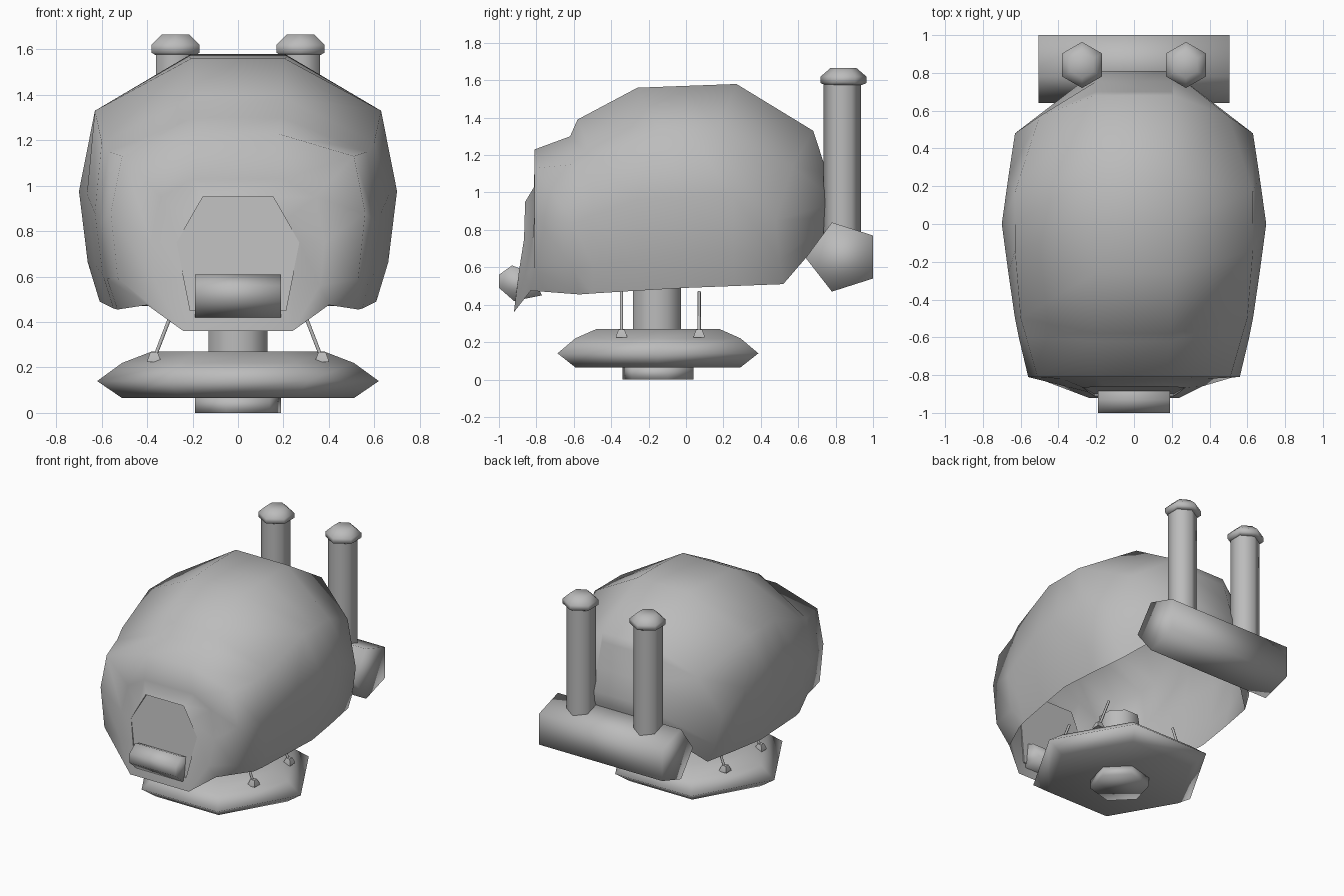
import bpy, bmesh, math
from mathutils import Vector

if "Cube" in bpy.data.objects:
    bpy.data.objects.remove(bpy.data.objects["Cube"])

grey = bpy.data.materials.new("plain grey")
grey.diffuse_color = (0.5, 0.5, 0.5, 1)
grey.use_nodes = True
grey.node_tree.nodes["Principled BSDF"].inputs["Base Color"].default_value = grey.diffuse_color


def finish(name, bm, angle=None):
    """Turn a bmesh into a named, coloured object."""
    bmesh.ops.recalc_face_normals(bm, faces=bm.faces)
    me = bpy.data.meshes.new(name)
    bm.to_mesh(me)
    bm.free()
    ob = bpy.data.objects.new(name, me)
    bpy.context.collection.objects.link(ob)
    me.materials.append(grey)
    if angle:
        bpy.ops.object.select_all(action='DESELECT')
        ob.select_set(True)
        bpy.context.view_layer.objects.active = ob
        bpy.ops.object.shade_smooth_by_angle(angle=math.radians(angle))
    return ob


def bridge(bm, a, b, closed):
    n = len(a)
    for i in range(n if closed else n - 1):
        j = (i + 1) % n
        bm.faces.new((a[i], a[j], b[j], b[i]))


def turned(name, x, y, profile, sides, phase=0, angle=180):
    """Low-sided lathe; profile is a list of (radius, z)."""
    bm = bmesh.new()
    rings = []
    for r, z in profile:
        rings.append([bm.verts.new((x + r * math.cos(phase + 2 * math.pi * k / sides),
                                    y + r * math.sin(phase + 2 * math.pi * k / sides), z))
                      for k in range(sides)])
    for a, b in zip(rings, rings[1:]):
        bridge(bm, a, b, True)
    bm.faces.new(rings[0])
    bm.faces.new(rings[-1])
    return finish(name, bm, angle)


def bar(name, half, section):
    """Smooth prism along x from a (y, z) section."""
    bm = bmesh.new()
    ends = [[bm.verts.new((s * half, y, z)) for y, z in section] for s in (-1, 1)]
    bridge(bm, *ends, True)
    for e in ends:
        bm.faces.new(e)
    return finish(name, bm, 180)


# hull: open-bottomed shell lofted front to back
# half section as (width fraction, height fraction), top to bottom edge
template = [(0.31, 1), (0.9, 0.77), (1, 0.45), (0.945, 0.16), (0.87, 0)]
# y at top, y at side, y at bottom, half width, top z, bottom z
stations = [(-0.81, -0.81, -0.82, 0.56, 1.23, 0.47),
            (-0.62, -0.60, -0.57, 0.61, 1.30, 0.455),
            (-0.58, -0.50, -0.50, 0.63, 1.39, 0.46),
            (-0.26, -0.26, -0.26, 0.665, 1.56, 0.475),
            (0.00, 0.00, 0.00, 0.70, 1.57, 0.49),
            (0.27, 0.25, 0.26, 0.665, 1.58, 0.50)]
rings = []
for yt, ys, yb, w, zt, zb in stations:
    ys_all = [yt, ys, ys, ys, yb]
    rings.append([(w * fx, y, zb + (zt - zb) * fz) for (fx, fz), y in zip(template, ys_all)])
rings[0][1:3] = [(0.51, -0.81, 1.13), (0.56, -0.81, 0.88)]   # brow corner
rings[0][4] = (0.40, -0.83, 0.475)      # front corner tucks in under the cheek
rings[1][1] = (0.57, -0.60, 1.15)
rings[2][1] = (0.60, -0.50, 1.19)
rings[3][1] = (0.63, -0.14, 1.33)       # level shoulder line
rings[4][1] = (0.63, 0.0, 1.33)
rings[5][1] = (0.63, 0.17, 1.33)
# rear quarter, then a narrow strip closing the back
rings.append([(0.21, 0.68, 1.33), (0.5, 0.57, 1.14), (0.63, 0.48, 0.85), (0.59, 0.50, 0.64), (0.54, 0.52, 0.51)])
rings.append([(0.2, 0.70, 1.27), (0.2, 0.755, 1.10), (0.2, 0.81, 0.95), (0.2, 0.80, 0.87), (0.2, 0.77, 0.80)])
# muzzle and window rim on the front
muzzle = [(0.2, -0.812, 1.03), (0.34, -0.805, 0.95), (0.38, -0.82, 0.75), (0.36, -0.86, 0.56), (0.24, -0.92, 0.36)]
rim = [(0.155, -0.86, 0.95), (0.2125, -0.863, 0.85), (0.27, -0.866, 0.75), (0.24, -0.89, 0.60), (0.21, -0.91, 0.45)]
rings = [rim, muzzle] + rings


def full(ring):
    return [(-x, y, z) for x, y, z in reversed(ring)] + list(ring)


bm = bmesh.new()
loops = [[bm.verts.new(p) for p in full(r)] for r in rings]
for a, b in zip(loops, loops[1:]):
    bridge(bm, a, b, False)
back = loops[-1]
for i in range(4):                                   # back strip
    bm.faces.new((back[i], back[i + 1], back[8 - i], back[9 - i]))
bm.faces.new((loops[0][0], loops[0][-1], loops[1][-1], loops[1][0]))   # chin
finish("hull", bm, 180)

# flat window plate leaning back, joined to its rim by a short frame
bm = bmesh.new()
outer = [bm.verts.new(p) for p in full(rim)]
inner = [bm.verts.new((x, -0.84 - 0.12 * (0.95 - z), z)) for x, y, z in full(rim)]
bridge(bm, outer, inner, True)
bm.faces.new(inner)
finish("window_plate", bm)

# nose bar and rear muffler
bar("nose_bar", 0.19, [(-1, 0.56), (-0.93, 0.61), (-0.83, 0.57),
                       (-0.77, 0.45), (-0.92, 0.42), (-1, 0.49)])
bar("muffler", 0.505, [(0.64, 0.65), (0.78, 0.84), (1, 0.77), (1, 0.54), (0.78, 0.47)])

# exhaust pipes with caps
for side, s in (("left", -1), ("right", 1)):
    turned(side + "_exhaust_pipe", s * 0.275, 0.835, [(0.1, 0.68), (0.1, 1.6)], 6, math.pi / 6, 70)
    turned(side + "_exhaust_cap", s * 0.275, 0.842,
           [(0.1, 1.575), (0.122, 1.585), (0.122, 1.62), (0.07, 1.665)], 6, math.pi / 6, 70)

# hover disc, its nozzle and the neck
turned("hover_disc", 0, -0.15, [(0.51, 0.065), (0.62, 0.14), (0.51, 0.22), (0.38, 0.27)], 6)
turned("nozzle", 0, -0.15, [(0.197, 0), (0.197, 0.07)], 6, math.radians(15))
turned("neck", 0, -0.155, [(0.14, 0.26), (0.14, 0.53)], 8, math.pi / 8, 60)

# struts and feet
for s in (-1, 1):
    for y in (-0.345, 0.07):
        turned("strut_foot", s * 0.37, y, [(0.042, 0.225), (0.04, 0.235), (0.022, 0.268)], 4, math.pi / 4, 20)
        rod = turned("strut", 0, 0, [(0.009, 0), (0.009, 0.235)], 6, 0, 70)
        lean = Vector((-s * 0.085, 0, 0.22))
        rod.location = (s * 0.365, y, 0.25)
        rod.rotation_euler = lean.to_track_quat('Z', 'Y').to_euler()
